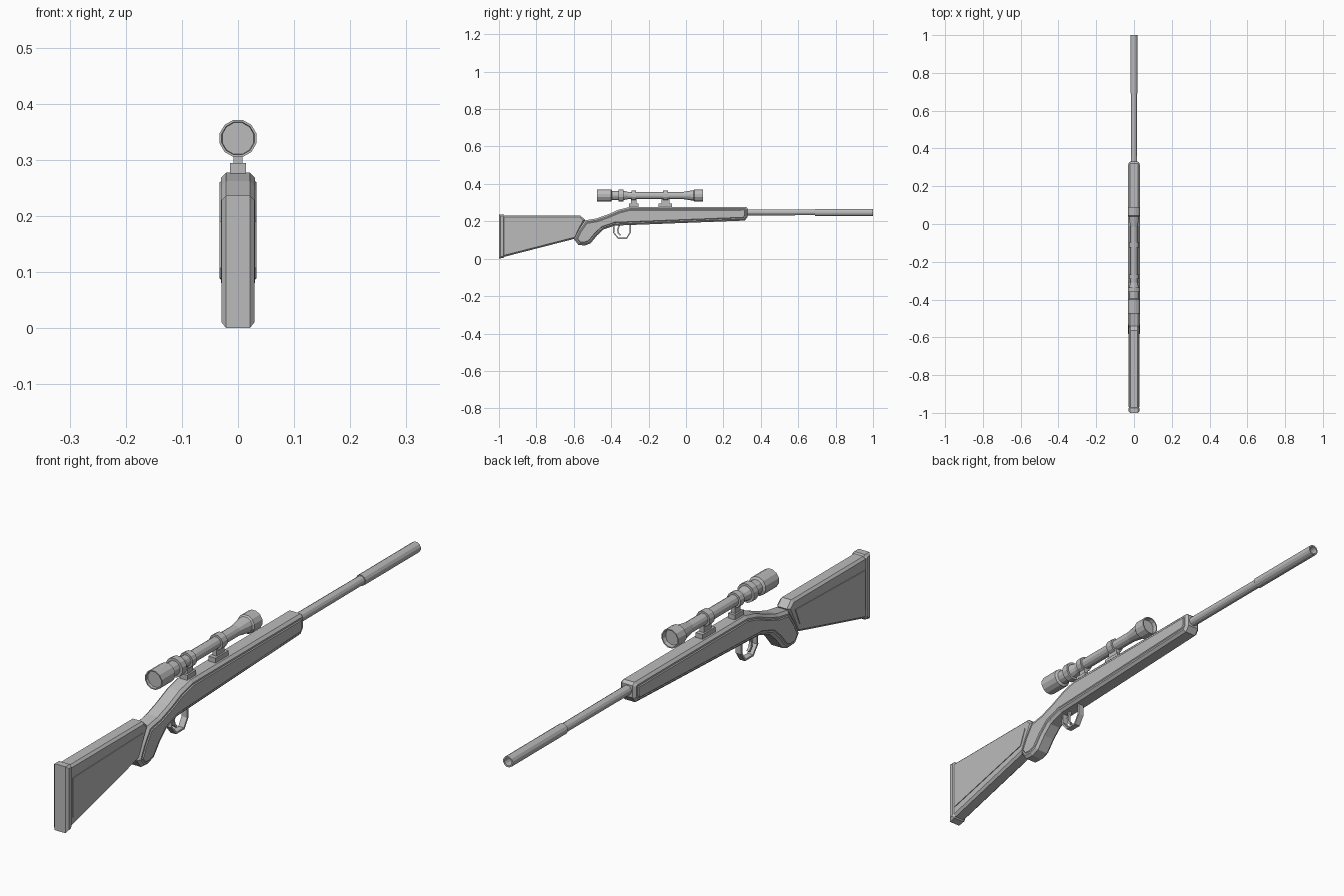
import bpy, bmesh, math

cube = bpy.data.objects.get("Cube")
if cube:
    bpy.data.objects.remove(cube)

grey = bpy.data.materials.new("plain_grey")
grey.use_nodes = True
COL = (0.5, 0.5, 0.5, 1)
grey.diffuse_color = COL
grey.node_tree.nodes["Principled BSDF"].inputs["Base Color"].default_value = COL


def finish(name, bm):
    bmesh.ops.recalc_face_normals(bm, faces=bm.faces[:])
    me = bpy.data.meshes.new(name)
    bm.to_mesh(me)
    bm.free()
    me.materials.append(grey)
    ob = bpy.data.objects.new(name, me)
    bpy.context.collection.objects.link(ob)
    return ob


def slab(name, outline, half, chamfer=0.0, rim=0.0, raise_by=0.0):
    """Side outline (y, z) extruded across x, chamfered, with raised side panels."""
    bm = bmesh.new()
    base = bm.faces.new([bm.verts.new((-half, y, z)) for y, z in outline])
    ext = bmesh.ops.extrude_face_region(bm, geom=[base])
    for v in ext["geom"]:
        if isinstance(v, bmesh.types.BMVert):
            v.co.x = half
    bmesh.ops.recalc_face_normals(bm, faces=bm.faces[:])

    def sides():
        return [f for f in bm.faces if abs(f.normal.x) > 0.99 and len(f.verts) == len(outline)]
    if chamfer:
        edges = {e for f in sides() for e in f.edges}
        bmesh.ops.bevel(bm, geom=list(edges), offset=chamfer, segments=1,
                        affect='EDGES', clamp_overlap=True)
        bm.normal_update()
    if rim:
        caps = [f for f in bm.faces if abs(f.normal.x) > 0.99]
        bmesh.ops.inset_region(bm, faces=caps, thickness=rim, use_even_offset=True)
        bmesh.ops.inset_region(bm, faces=caps, thickness=0.003, depth=raise_by,
                               use_even_offset=True)
    return finish(name, bm)


def lathe(name, profile, z, sides=12):
    """Revolve (y, radius) rings about a lengthwise axis at height z."""
    bm = bmesh.new()
    rings = []
    for y, r in profile:
        rings.append([bm.verts.new((r * math.cos(a), y, z + r * math.sin(a)))
                      for a in (2 * math.pi * (i + 0.5) / sides for i in range(sides))])
    for a, b in zip(rings, rings[1:]):
        for i in range(sides):
            j = (i + 1) % sides
            bm.faces.new((a[i], a[j], b[j], b[i]))
    bm.faces.new(rings[0])
    bm.faces.new(rings[-1])
    return finish(name, bm)


def ribbon(name, path, half, thick):
    """Bent metal strip following a (y, z) path."""
    bm = bmesh.new()
    rows = [[bm.verts.new((s * half, y, z)) for s in (-1, 1)] for y, z in path]
    for a, b in zip(rows, rows[1:]):
        bm.faces.new((a[0], a[1], b[1], b[0]))
    ob = finish(name, bm)
    mod = ob.modifiers.new("thickness", 'SOLIDIFY')
    mod.thickness = thick
    mod.offset = 0
    return ob


def box(name, y0, y1, z0, z1, half):
    return slab(name, [(y0, z0), (y1, z0), (y1, z1), (y0, z1)], half)


# Fore-end and grip in one body
slab("fore_end_and_grip", [
    (-0.54, 0.205), (-0.48, 0.215), (-0.42, 0.236), (-0.36, 0.262), (-0.30, 0.277),
    (0.32, 0.277), (0.33, 0.268), (0.33, 0.225), (0.315, 0.204), (-0.38, 0.177),
    (-0.44, 0.157), (-0.475, 0.125), (-0.51, 0.082), (-0.54, 0.071), (-0.575, 0.073),
    (-0.60, 0.105), (-0.575, 0.155)], 0.030, 0.009, 0.006, 0.003)

# Shoulder stock
slab("stock", [(-0.98, 0.008), (-0.98, 0.231), (-0.565, 0.231), (-0.54, 0.208),
               (-0.57, 0.15), (-0.59, 0.108)], 0.026, 0.008)
slab("butt_plate", [(-1.0, 0.0), (-1.0, 0.236), (-0.975, 0.236), (-0.968, 0.228),
                    (-0.968, 0.018), (-0.975, 0.005)], 0.029, 0.008)
for side, s in (("left", 1), ("right", -1)):
    panel = slab(side + "_stock_panel", [(-0.968, 0.045), (-0.968, 0.185),
                 (-0.575, 0.195), (-0.60, 0.135)], 0.002)
    panel.location.x = s * 0.0265

# Barrel with thicker hollow muzzle
lathe("barrel", [(0.30, 0.017), (0.69, 0.016), (0.69, 0.0195), (1.0, 0.0195),
                 (1.0, 0.014), (0.93, 0.014)], 0.248)

# Trigger and guard
ribbon("trigger_guard", [(-0.385, 0.18), (-0.387, 0.14), (-0.362, 0.109),
                         (-0.318, 0.109), (-0.298, 0.14), (-0.298, 0.185)], 0.011, 0.007)
ribbon("trigger", [(-0.355, 0.185), (-0.365, 0.155), (-0.362, 0.138), (-0.35, 0.125)],
       0.005, 0.008)

# Scope body with recessed lenses at both ends
SCOPE_Z = 0.338
lathe("scope", [
    (-0.465, 0.029), (-0.475, 0.030), (-0.475, 0.034), (-0.40, 0.034), (-0.395, 0.025),
    (-0.36, 0.025), (-0.36, 0.034), (-0.335, 0.034), (-0.335, 0.026), (-0.31, 0.020),
    (-0.015, 0.020), (0.04, 0.029), (0.045, 0.034), (0.09, 0.034), (0.09, 0.030),
    (0.075, 0.028)], SCOPE_Z)

# Scope mounts
for name, y, ring, foot in (("rear", -0.28, 0.012, 0.025), ("front", -0.11, 0.014, 0.036)):
    lathe(name + "_scope_ring", [(y - ring, 0.027), (y + ring, 0.027)], SCOPE_Z)
    box(name + "_mount_post", y - foot * 0.6, y + foot * 0.6, 0.29, 0.325, 0.008)
    box(name + "_mount_foot", y - foot, y + foot, 0.270, 0.294, 0.014)
